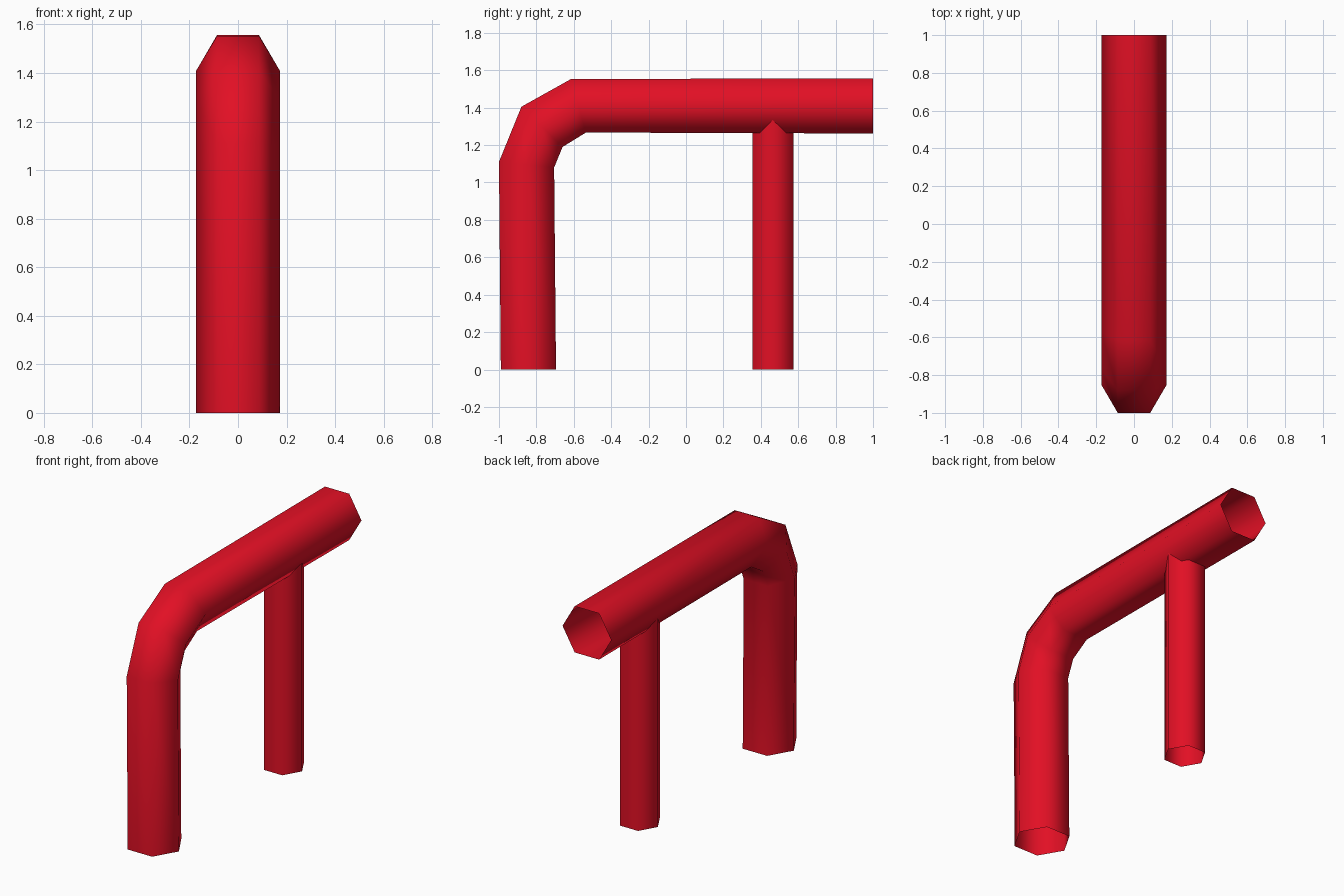
import bpy
import bmesh
from math import cos, sin, pi
from mathutils import Vector

cube = bpy.data.objects.get("Cube")
if cube:
    bpy.data.objects.remove(cube, do_unlink=True)

SIDES = 6

red = bpy.data.materials.new("red_paint")
red.use_nodes = True
colour = (0.76, 0.005, 0.018, 1)
red.diffuse_color = colour
red.node_tree.nodes["Principled BSDF"].inputs["Base Color"].default_value = colour


def hex_tube(name, half_width, rings):
    """Open hexagonal tube; each ring is given by its outer and inner (y, z)."""
    bm = bmesh.new()
    loops = []
    for outer, inner in rings:
        outer, inner = Vector((0, *outer)), Vector((0, *inner))
        middle = (outer + inner) / 2
        reach = (outer - inner) / 2 / sin(pi / 3)
        loops.append([])
        for i in range(SIDES):
            a = 2 * pi * i / SIDES
            side = Vector((half_width * cos(a), 0, 0))
            loops[-1].append(bm.verts.new(middle + side + reach * sin(a)))
    for low, high in zip(loops, loops[1:]):
        for i in range(SIDES):
            j = (i + 1) % SIDES
            face = bm.faces.new((low[i], high[i], high[j], low[j]))
            face.smooth = True
    mesh = bpy.data.meshes.new(name)
    bm.to_mesh(mesh)
    bm.free()
    mesh.materials.append(red)
    obj = bpy.data.objects.new(name, mesh)
    bpy.context.collection.objects.link(obj)
    return obj


# Main pipe: upright front, bent over into the horizontal run
hex_tube("bent_pipe", 0.172, [
    ((-0.99, 0), (-0.695, 0)),
    ((-1.0, 1.11), (-0.705, 1.08)),
    ((-0.88, 1.405), (-0.66, 1.19)),
    ((-0.615, 1.553), (-0.535, 1.267)),
    ((1.0, 1.557), (1.0, 1.262)),
])

# Thin support leg, its top pushed into the horizontal run
hex_tube("support_leg", 0.127, [
    ((0.355, 0), (0.575, 0)),
    ((0.355, 1.38), (0.575, 1.38)),
])
